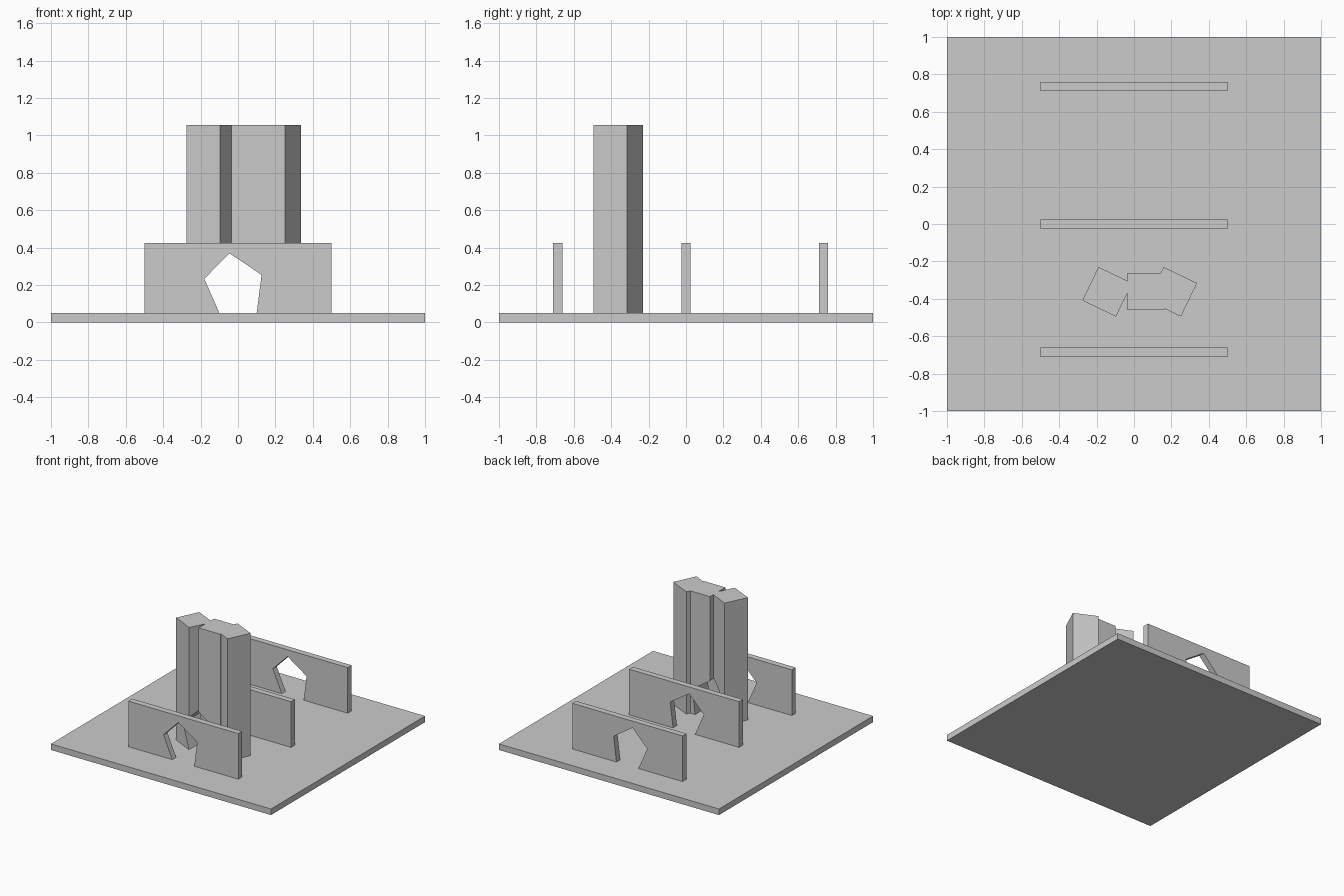
import bpy, bmesh
from math import atan2, cos, sin
from mathutils import Vector

if "Cube" in bpy.data.objects:
    bpy.data.objects.remove(bpy.data.objects["Cube"])

def prism(name, outline, vec):
    """Closed prism: a planar outline extruded along vec."""
    bm = bmesh.new()
    face = bm.faces.new([bm.verts.new(p) for p in outline])
    ext = bmesh.ops.extrude_face_region(bm, geom=[face], use_keep_orig=True)
    verts = [g for g in ext["geom"] if isinstance(g, bmesh.types.BMVert)]
    bmesh.ops.translate(bm, verts=verts, vec=vec)
    bmesh.ops.recalc_face_normals(bm, faces=bm.faces)
    mesh = bpy.data.meshes.new(name)
    bm.to_mesh(mesh)
    bm.free()
    obj = bpy.data.objects.new(name, mesh)
    bpy.context.collection.objects.link(obj)
    return obj

def box(name, x0, x1, y0, y1, z0, z1):
    return prism(name, [(x0, y0, z0), (x1, y0, z0), (x1, y1, z0), (x0, y1, z0)],
                 Vector((0, 0, z1 - z0)))

def cut(obj, cutter):
    mod = obj.modifiers.new("opening", 'BOOLEAN')
    mod.operation = 'DIFFERENCE'
    mod.solver = 'EXACT'
    mod.object = cutter

FLOOR = 0.05

# Square floor slab
box("base_plate", -1, 1, -1, 1, 0, FLOOR)

# Pentagonal tunnel running front to back, slightly below floor level
pentagon = [(-0.091, 0.03), (0.0975, 0.03), (0.126, 0.254), (-0.046, 0.37), (-0.18, 0.233)]
tunnel = prism("tunnel_cutter", [(x, -0.9, z) for x, z in pentagon], Vector((0, 1.8, 0)))
tunnel.hide_render = True
tunnel.display_type = 'WIRE'

# Three upright walls with the opening
for name, y in (("front_wall", -0.685), ("middle_wall", 0.0), ("back_wall", 0.735)):
    cut(box(name, -0.5, 0.5, y - 0.025, y + 0.025, FLOOR, 0.425), tunnel)

# Tower: merged outline of a square shaft and two turned square shafts
tower_outline = [
    (-0.19, -0.23), (-0.276, -0.409), (-0.097, -0.495), (-0.035, -0.37),
    (-0.035, -0.46), (0.164, -0.46), (0.164, -0.453), (0.251, -0.495),
    (0.337, -0.316), (0.158, -0.23), (0.144, -0.261), (-0.035, -0.261),
    (-0.035, -0.304)]
tower = prism("tower", [(x, y, FLOOR) for x, y in tower_outline], Vector((0, 0, 1.005)))
cut(tower, tunnel)
